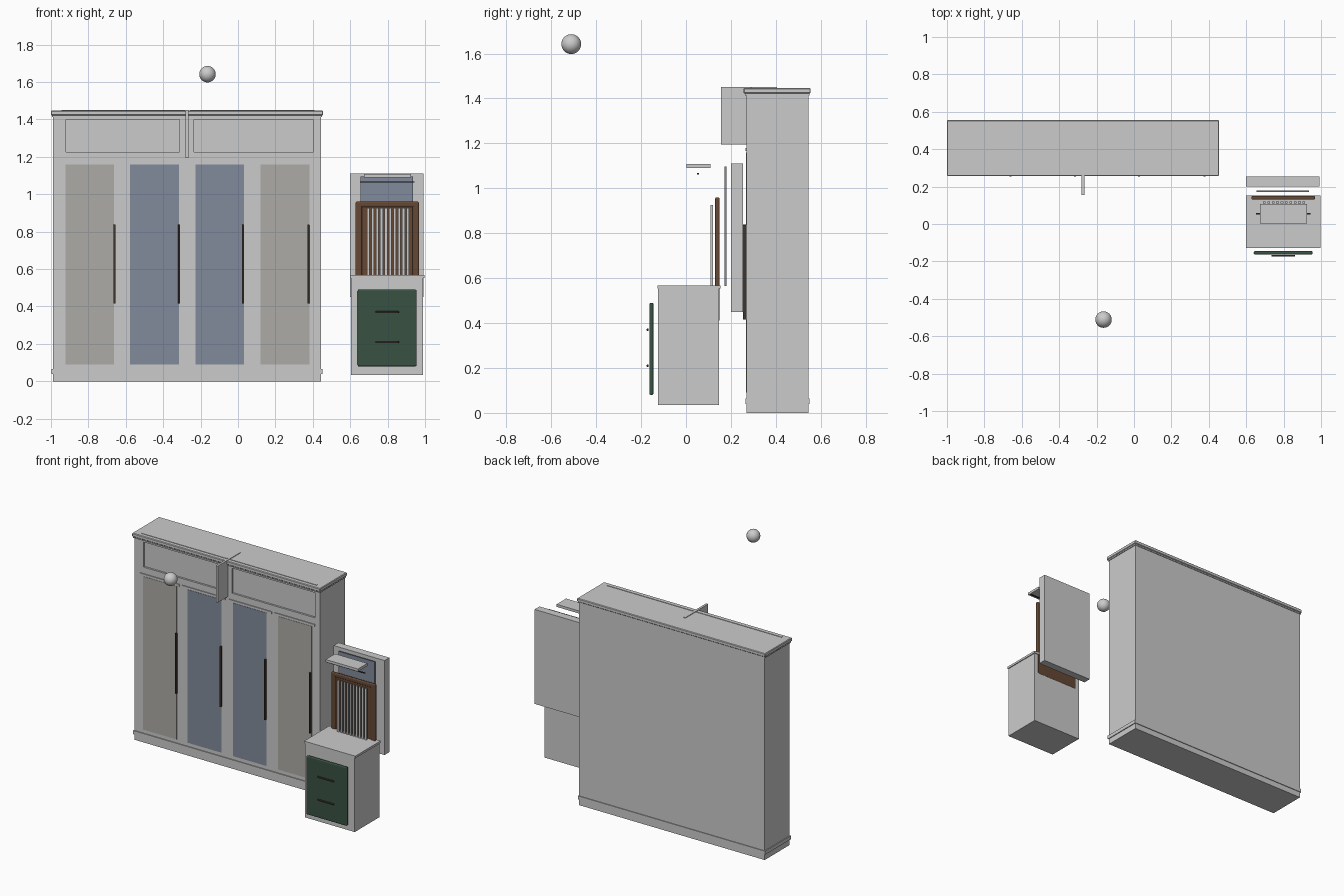
import bpy
import bmesh

if "Cube" in bpy.data.objects:
    bpy.data.objects.remove(bpy.data.objects["Cube"])


def material(name, rgb):
    m = bpy.data.materials.new(name)
    m.diffuse_color = (*rgb, 1)
    m.use_nodes = True
    m.node_tree.nodes["Principled BSDF"].inputs["Base Color"].default_value = m.diffuse_color
    return m


WOOD = material("brown_wood", (0.13, 0.065, 0.035))
GREEN = material("dark_green", (0.04, 0.085, 0.055))
GLASS = material("blue_grey_glass", (0.22, 0.26, 0.33))
PALE = material("pale_panel", (0.42, 0.41, 0.39))
DARK = material("dark_metal", (0.05, 0.038, 0.03))


def box(name, x, y, z, mat=None, bevel=0, segments=2):
    """Box from (min, max) ranges, optionally with rounded edges."""
    bm = bmesh.new()
    bmesh.ops.create_cube(bm, size=1)
    for v in bm.verts:
        v.co = [(r[0] + r[1]) / 2 + c * (r[1] - r[0]) for r, c in zip((x, y, z), v.co)]
    me = bpy.data.meshes.new(name)
    bm.to_mesh(me)
    bm.free()
    ob = bpy.data.objects.new(name, me)
    bpy.context.collection.objects.link(ob)
    if mat:
        me.materials.append(mat)
    if bevel:
        mod = ob.modifiers.new("bevel", 'BEVEL')
        mod.width = bevel
        mod.segments = segments
    return ob


# Wardrobe carcass with two recessed upper panels
body = box("wardrobe_body", (-0.99, 0.445), (0.27, 0.545), (0, 1.42))
for i, (x0, x1) in enumerate([(-0.92, -0.312), (-0.235, 0.405)]):
    cut = box(f"recess_cutter_{i}", (x0, x1), (0.2, 0.283), (1.225, 1.40))
    cut.hide_render = True
    cut.hide_viewport = True
    mod = body.modifiers.new("recess", 'BOOLEAN')
    mod.operation = 'DIFFERENCE'
    mod.solver = 'EXACT'
    mod.object = cut

# Cornice and plinth band
box("cornice_lower", (-0.995, 0.45), (0.262, 0.549), (1.413, 1.425))
box("cornice_upper", (-1.0, 0.455), (0.256, 0.555), (1.422, 1.447), bevel=0.004, segments=1)
box("plinth_band", (-0.996, 0.451), (0.264, 0.55), (0.04, 0.065))

# Upper boards that just break through the top, and the divider fin
for i, (x0, x1) in enumerate([(-0.945, -0.283), (-0.257, 0.41)]):
    box(f"upper_board_{i}", (x0, x1), (0.284, 0.293), (1.2, 1.45))
box("divider_fin", (-0.28, -0.265), (0.155, 0.405), (1.195, 1.451))

# Four doors: panel, head rail and long handle
doors = [(-0.922, -0.662, PALE), (-0.577, -0.315, GLASS),
         (-0.228, 0.032, GLASS), (0.12, 0.382, PALE)]
rails = [(-0.945, -0.64), (-0.62, -0.285), (-0.255, 0.075), (0.095, 0.405)]
handles = [-0.66, -0.315, 0.027, 0.376]
for i, ((x0, x1, mat), rail, hx) in enumerate(zip(doors, rails, handles)):
    box(f"door_panel_{i}", (x0, x1), (0.268, 0.28), (0.09, 1.16), mat)
    box(f"door_head_rail_{i}", rail, (0.264, 0.275), (1.166, 1.18))
    box(f"door_handle_{i}", (hx - 0.005, hx + 0.005), (0.253, 0.268),
        (0.415, 0.838), DARK, 0.002)

# Dressing cabinet with floating drawer front
box("cabinet_body", (0.605, 0.99), (-0.125, 0.148), (0.035, 0.555))
box("cabinet_top", (0.6, 0.996), (-0.128, 0.153), (0.553, 0.568))
box("drawer_front", (0.64, 0.955), (-0.163, -0.145), (0.08, 0.49), GREEN, 0.007, 3)
for i, z in enumerate((0.21, 0.37)):
    box(f"drawer_handle_{i}", (0.735, 0.86), (-0.175, -0.166), (z - 0.005, z + 0.005), DARK, 0.002)

# Wall panel, mirror, shelf and light bar
box("wall_panel", (0.6, 0.993), (0.2, 0.254), (0.45, 1.11))
box("mirror", (0.655, 0.936), (0.172, 0.18), (0.565, 1.096), GLASS)
box("shelf", (0.675, 0.925), (0.003, 0.108), (1.09, 1.108))
box("light_bar", (0.653, 0.944), (0.05, 0.058), (1.062, 1.068), DARK)

# Brown backrest with rim and slats
box("backrest", (0.633, 0.963), (0.136, 0.15), (0.41, 0.957), WOOD, 0.006, 3)
for i, x in enumerate((0.628, 0.934)):
    box(f"backrest_side_rim_{i}", (x, x + 0.034), (0.13, 0.15), (0.55, 0.957), WOOD, 0.007, 3)
box("backrest_top_rim", (0.628, 0.968), (0.13, 0.15), (0.932, 0.96), WOOD, 0.007, 3)
for i in range(10):
    x = 0.69 + i * 0.0235
    box(f"backrest_slat_{i}", (x, x + 0.014), (0.11, 0.12), (0.56, 0.926))

# Hanging globe
bpy.ops.mesh.primitive_uv_sphere_add(segments=32, ring_count=16, radius=0.044,
                                     location=(-0.163, -0.511, 1.642))
globe = bpy.context.object
globe.name = "hanging_globe"
bpy.ops.object.shade_smooth_by_angle()
